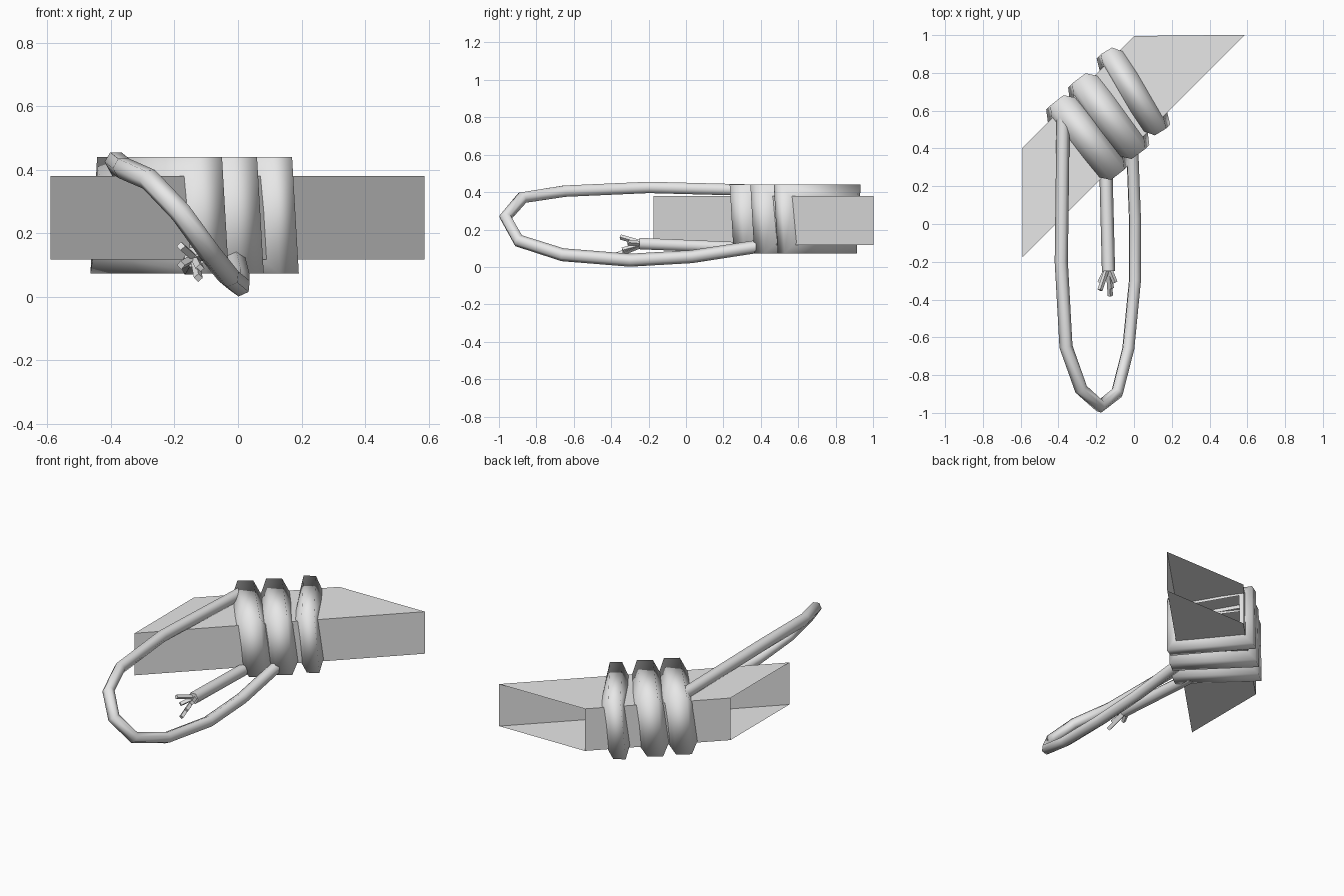
import bpy, bmesh
from mathutils import Vector

cube = bpy.data.objects.get("Cube")
if cube:
    bpy.data.objects.remove(cube)

grey = bpy.data.materials.new("plain_grey")
grey.use_nodes = True
grey.diffuse_color = (0.8, 0.8, 0.8, 1)
grey.node_tree.nodes["Principled BSDF"].inputs["Base Color"].default_value = (0.8, 0.8, 0.8, 1)

ALONG = Vector((1, 1, 0)).normalized()     # beam axis
ACROSS = Vector((-1, 1, 0)).normalized()   # front face to back face
UP = Vector((0, 0, 1))
START = Vector((-0.59, -0.175, 0))
DEPTH, LOW, HIGH = 0.41, 0.118, 0.38


def beam_point(t, back, z):
    return START + ALONG * t + ACROSS * (DEPTH * back) + UP * z


def skin_rings(name, rings, close_profile=False, smooth=False):
    """Bridge a closed loop of equal rings with quads."""
    bm = bmesh.new()
    rows = [[bm.verts.new(p) for p in ring] for ring in rings]
    count = len(rows[0])
    for i, row in enumerate(rows):
        nxt = rows[(i + 1) % len(rows)]
        for j in range(count if close_profile else count - 1):
            k = (j + 1) % count
            bm.faces.new((row[j], row[k], nxt[k], nxt[j]))
    bmesh.ops.recalc_face_normals(bm, faces=bm.faces)
    mesh = bpy.data.meshes.new(name)
    bm.to_mesh(mesh)
    bm.free()
    mesh.materials.append(grey)
    for poly in mesh.polygons:
        poly.use_smooth = smooth
    obj = bpy.data.objects.new(name, mesh)
    bpy.context.collection.objects.link(obj)
    return obj


def tube(name, points, radius, resolution=1, smooth=True):
    """Low-sided capped tube along straight segments."""
    curve = bpy.data.curves.new(name, "CURVE")
    curve.dimensions = "3D"
    curve.bevel_depth = radius
    curve.bevel_resolution = resolution
    curve.use_fill_caps = True
    spline = curve.splines.new("POLY")
    spline.points.add(len(points) - 1)
    for p, co in zip(spline.points, points):
        p.co = (*co, 1)
    spline.use_smooth = smooth
    curve.materials.append(grey)
    obj = bpy.data.objects.new(name, curve)
    bpy.context.collection.objects.link(obj)
    return obj


# Hollow beam with mitred open ends
corners = [(0, LOW), (0, HIGH), (1, HIGH), (1, LOW)]
ends = {0: (0.0, 1.664), 1: (0.41, 1.245)}
skin_rings("beam", [[beam_point(t, back, z) for t in ends[back]] for back, z in corners])


# Slanted rope turns with mitred corners
def wrap(name, near, far, half):
    slant = beam_point(far, 1, 0) - beam_point(near, 0, 0)
    side = slant.cross(UP).normalized()
    profile = [(-half, -0.02), (-half / 2, 0.06), (half / 2, 0.06), (half, -0.02)]
    stations = [(near + 0.03, 0, LOW), (near, 0, HIGH), (far, 1, HIGH), (far - 0.03, 1, LOW)]
    rings = []
    for t, back, z in stations:
        out = ACROSS * (0.8 if back else -0.8) + UP * (1 if z == HIGH else -0.75)
        rings.append([beam_point(t, back, z) + side * s + out * h for s, h in profile])
    skin_rings(name, rings, smooth=True)


wrap("outer_wrap", 0.985, 1.085, 0.07)
wrap("middle_wrap", 0.82, 0.88, 0.09)
wrap("inner_wrap", 0.665, 0.715, 0.09)

# Long hanging loop
tube("rope_loop", [
    (-0.375, 0.57, 0.405), (-0.385, -0.2, 0.425), (-0.36, -0.65, 0.405),
    (-0.28, -0.875, 0.37), (-0.18, -0.965, 0.265), (-0.09, -0.895, 0.14),
    (-0.03, -0.66, 0.065), (0.005, -0.3, 0.036), (0.005, 0.03, 0.055),
    (-0.01, 0.42, 0.115)], 0.035)

# Loose tail with frayed strands
tube("rope_tail", [(-0.15, 0.34, 0.1), (-0.135, -0.25, 0.125)], 0.035)
tips = [(-0.18, -0.35, 0.16), (-0.125, -0.38, 0.06), (-0.1, -0.31, 0.13),
        (-0.18, -0.31, 0.1), (-0.12, -0.34, 0.09)]
for i, tip in enumerate(tips):
    tube(f"frayed_strand_{i + 1}", [(-0.137, -0.22, 0.123), tip], 0.014, 0, False)
